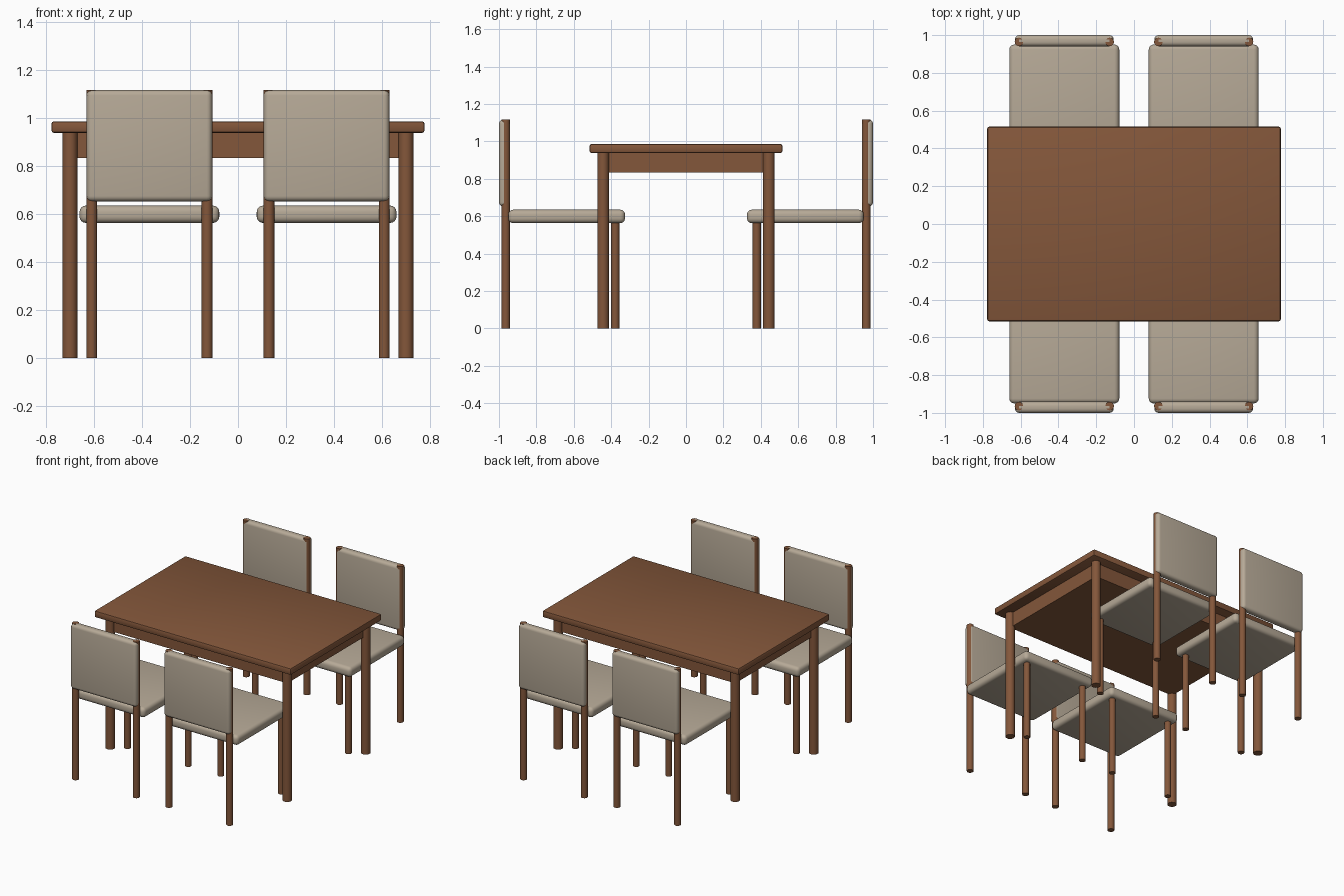
import bpy
import math

if "Cube" in bpy.data.objects:
    bpy.data.objects.remove(bpy.data.objects["Cube"])


def material(name, colour):
    m = bpy.data.materials.new(name)
    m.diffuse_color = (*colour, 1)
    m.use_nodes = True
    m.node_tree.nodes["Principled BSDF"].inputs["Base Color"].default_value = m.diffuse_color
    return m


WOOD = material("wood", (0.23, 0.095, 0.043))
FABRIC = material("fabric", (0.47, 0.40, 0.31))


def finish(ob, name, mat):
    ob.name = name
    ob.data.materials.append(mat)
    bpy.ops.object.shade_smooth_by_angle(angle=math.radians(40))
    return ob


def box(name, x, y, z, mat, bevel=0, segments=3):
    """Box from (min, max) ranges with rounded edges."""
    centre = [(a + b) / 2 for a, b in (x, y, z)]
    bpy.ops.mesh.primitive_cube_add(size=1, location=centre)
    ob = bpy.context.object
    ob.scale = [abs(b - a) for a, b in (x, y, z)]
    bpy.ops.object.transform_apply(location=False, rotation=False, scale=True)
    if bevel:
        mod = ob.modifiers.new("rounding", 'BEVEL')
        mod.width = bevel
        mod.segments = segments
        bpy.ops.object.modifier_apply(modifier=mod.name)
    return finish(ob, name, mat)


def post(name, x, y, radius, top):
    bpy.ops.mesh.primitive_cylinder_add(vertices=20, radius=radius, depth=top,
                                        location=(x, y, top / 2))
    return finish(bpy.context.object, name, WOOD)


# Table: top, apron block, four round legs
box("table_top", (-0.777, 0.777), (-0.515, 0.515), (0.938, 0.986), WOOD, 0.01, 2)
box("table_apron", (-0.70, 0.70), (-0.443, 0.443), (0.834, 0.945), WOOD)
for sx in (-1, 1):
    for sy in (-1, 1):
        post("table_leg", sx * 0.70, sy * 0.443, 0.031, 0.945)

# Four chairs, backs facing away from the table
for cx in (-0.369, 0.369):
    for s in (-1, 1):
        box("chair_seat", (cx - 0.291, cx + 0.291), (s * 0.326, s * 0.95),
            (0.563, 0.635), FABRIC, 0.026, 4)
        box("chair_backrest", (cx - 0.261, cx + 0.261), (s * 0.941, s * 1.0),
            (0.653, 1.116), FABRIC, 0.022, 4)
        for sx in (-1, 1):
            post("chair_front_leg", cx + sx * 0.24, s * 0.378, 0.022, 0.58)
            post("chair_back_post", cx + sx * 0.24, s * 0.964, 0.0225, 1.116)
